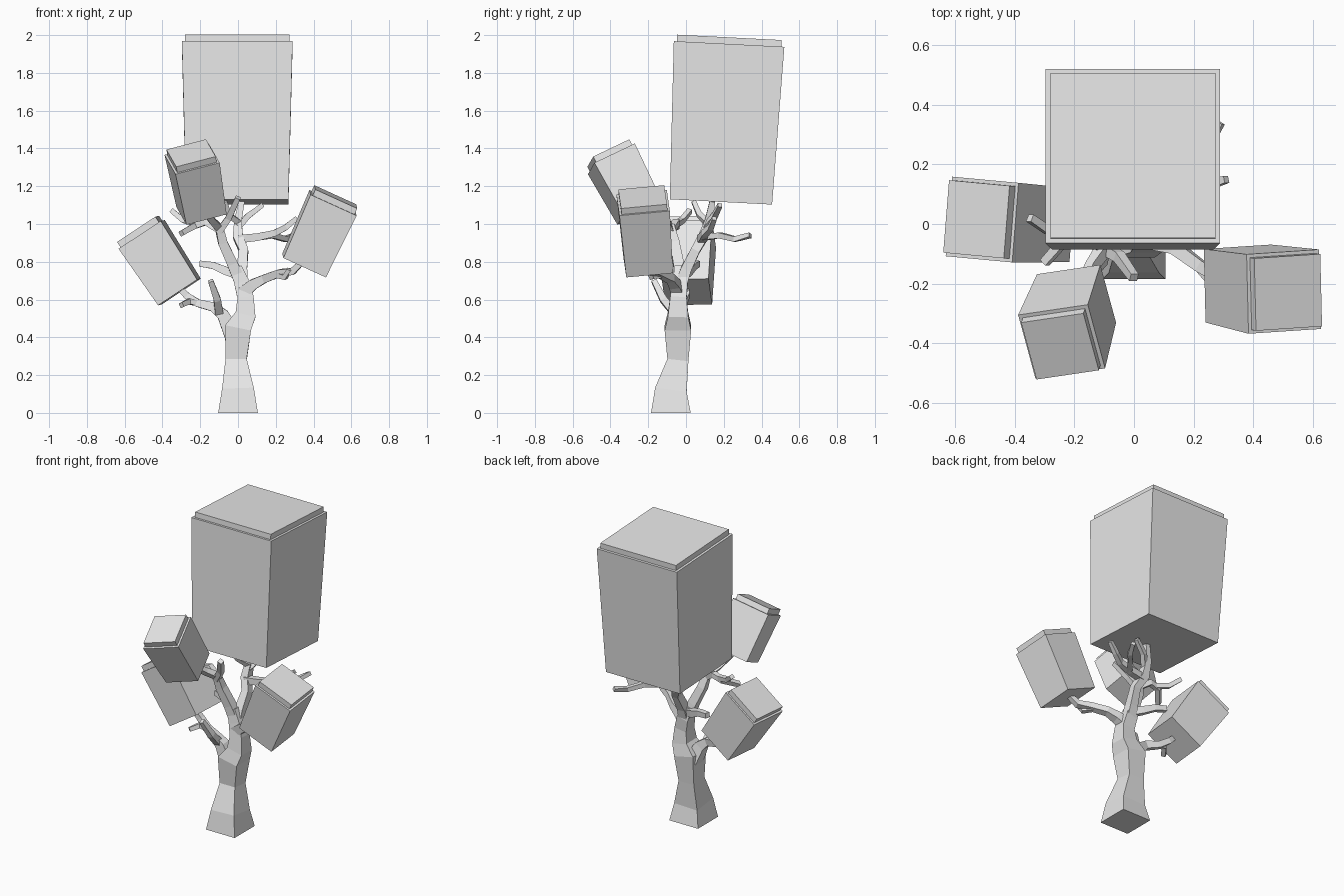
import bpy
import bmesh
from mathutils import Vector

default_cube = bpy.data.objects.get("Cube")
if default_cube:
    bpy.data.objects.remove(default_cube, do_unlink=True)

# One plain material for the whole model
grey = bpy.data.materials.new("light_grey")
grey.use_nodes = True
colour = (0.8, 0.8, 0.8, 1)
grey.diffuse_color = colour
grey.node_tree.nodes["Principled BSDF"].inputs["Base Color"].default_value = colour


def finish(name, bm):
    """Turn a bmesh into a flat-shaded grey object."""
    bmesh.ops.recalc_face_normals(bm, faces=bm.faces)
    mesh = bpy.data.meshes.new(name)
    bm.to_mesh(mesh)
    bm.free()
    mesh.materials.append(grey)
    obj = bpy.data.objects.new(name, mesh)
    bpy.context.collection.objects.link(obj)
    return obj


def square_ring(bm, centre, u, v, half):
    corners = ((-1, -1), (1, -1), (1, 1), (-1, 1))
    return [bm.verts.new(centre + u * (a * half) + v * (b * half)) for a, b in corners]


def loft(bm, rings):
    """Skin a chain of four-cornered rings and close both ends."""
    for low, high in zip(rings, rings[1:]):
        for i in range(4):
            j = (i + 1) % 4
            bm.faces.new((low[i], low[j], high[j], high[i]))
    bm.faces.new(rings[0][::-1])
    bm.faces.new(rings[-1])


def limb(name, *stations):
    """Square tapering limb; stations are x, y, z, half width in hundredths."""
    points = [Vector(s[:3]) / 100 for s in stations]
    last = len(points) - 1
    bm = bmesh.new()
    rings = []
    for i, point in enumerate(points):
        tangent = (points[min(i + 1, last)] - points[max(i - 1, 0)]).normalized()
        u = Vector((0, 1, 0))
        u = (u - tangent * u.dot(tangent)).normalized()
        rings.append(square_ring(bm, point, u, tangent.cross(u), stations[i][3] / 100))
    loft(bm, rings)
    return finish(name, bm)


def foliage(name, bottom, top, across, half_bottom, half_top, half_cap):
    """Flared foliage block with a thin, narrower cap on its upper end."""
    bottom, top, across = Vector(bottom), Vector(top), Vector(across)
    axis = (top - bottom).normalized()
    u = (across - axis * across.dot(axis)).normalized()
    v = axis.cross(u)
    bm = bmesh.new()
    loft(bm, [
        square_ring(bm, bottom, u, v, half_bottom),
        square_ring(bm, top, u, v, half_top),
        square_ring(bm, top, u, v, half_cap),
        square_ring(bm, top + axis * 0.035, u, v, half_cap),
    ])
    return finish(name, bm)


# Foliage blocks
foliage("crown_foliage", (-0.004, 0.185, 1.117), (-0.004, 0.228, 1.953),
        (1, 0, 0), 0.271, 0.293, 0.277)
foliage("left_foliage", (0.35, -0.2, 0.78), (0.503, -0.227, 1.112),
        (0.22, 0.015, -0.105), 0.124, 0.134, 0.122)
foliage("right_foliage", (-0.31, 0.005, 0.64), (-0.51, 0.015, 0.945),
        (0.215, -0.02, 0.14), 0.124, 0.134, 0.122)
foliage("front_foliage", (-0.193, -0.25, 1.07), (-0.243, -0.395, 1.345),
        (0.235, 0.04, 0.05), 0.111, 0.122, 0.109)

# Trunk and the limbs that carry on from it
limb("trunk", (0, -8, 0, 10.5), (0, -8, 12, 8.4), (-1, -4.3, 28, 5.6),
     (0, -4.3, 45, 7), (4, -4.2, 52, 5.4), (4, -4, 61, 4.3), (2, -3, 69, 4), (-1, -3, 77, 3))
limb("centre_stem", (2, -3, 67, 3.2), (2, 0, 76, 2.8), (3, 5, 86, 2.4),
     (0, 9, 93, 2.6), (0, 12, 102, 2), (2, 14, 112, 1.5))
limb("front_stem", (1, -3, 70, 3.2), (-3, -4, 79, 2.8), (-8, -6, 90, 2.5),
     (-10, -8, 98, 2.1), (-14, -14, 102, 1.8), (-18, -22, 108, 1.5))

# Lower right limb, with an upright twig and a drooping tip
limb("right_limb", (-3, -4, 42, 4.5), (-8, -5, 52, 3.2), (-13, -5, 56, 2.4),
     (-21, -2, 58, 2), (-27, 0, 62, 1.8), (-31, 0, 66, 1.6))
limb("right_upright_twig", (-10, -6, 53, 2.2), (-11, -12, 60, 1.9), (-14.5, -17, 70, 1.4))
limb("right_low_twig", (-21, -2, 58, 1.6), (-26, -3, 59, 1.5), (-30, -8, 57, 1.3))

# Left limb and its twigs
limb("left_limb", (2, -4, 63, 3.5), (8, -6, 68, 2.8), (14, -8, 71, 2.2),
     (22, -14, 74, 2), (29, -18, 75, 1.8), (34, -20, 80, 1.5))
limb("left_low_twig", (20, -13, 73, 1.5), (25, -18, 72, 1.4), (27, -20, 76, 1.2))

# Short side stub
limb("right_stub", (0, -2, 73, 2.4), (-6, 1, 75, 2.2), (-13, 4, 78, 1.8), (-20, 6, 79, 1.6))

# Twigs of the front stem
limb("front_right_branch", (-10, -8, 97, 2), (-17, -5, 101, 1.7),
     (-23, -5, 99, 1.6), (-30, -13, 95, 1.4))
limb("front_right_twig", (-21, -5, 100, 1.5), (-29, -2, 102, 1.4), (-35, 2, 107, 1.3))
limb("front_upright_twig", (-10, -8, 96, 1.9), (-5, -11, 103, 1.7), (0, -18, 114, 1.4))

# Twigs under the crown
limb("back_branch", (0, 8, 92, 2.2), (10, 9, 93, 2), (19, 10, 95, 1.7),
     (25, 13, 98, 1.5), (31, 15, 103, 1.2))
limb("back_twig", (11, 9, 93, 1.7), (18, 18, 94, 1.5), (25, 26, 92, 1.4), (29, 34, 94, 1.2))
limb("crown_left_twig", (0, 10, 98, 1.6), (5, 15, 104, 1.5), (13, 18, 110, 1.2))
limb("crown_right_twig", (0, 11, 101, 1.6), (-5, 7, 105, 1.4), (-7, 4, 112, 1.2))
